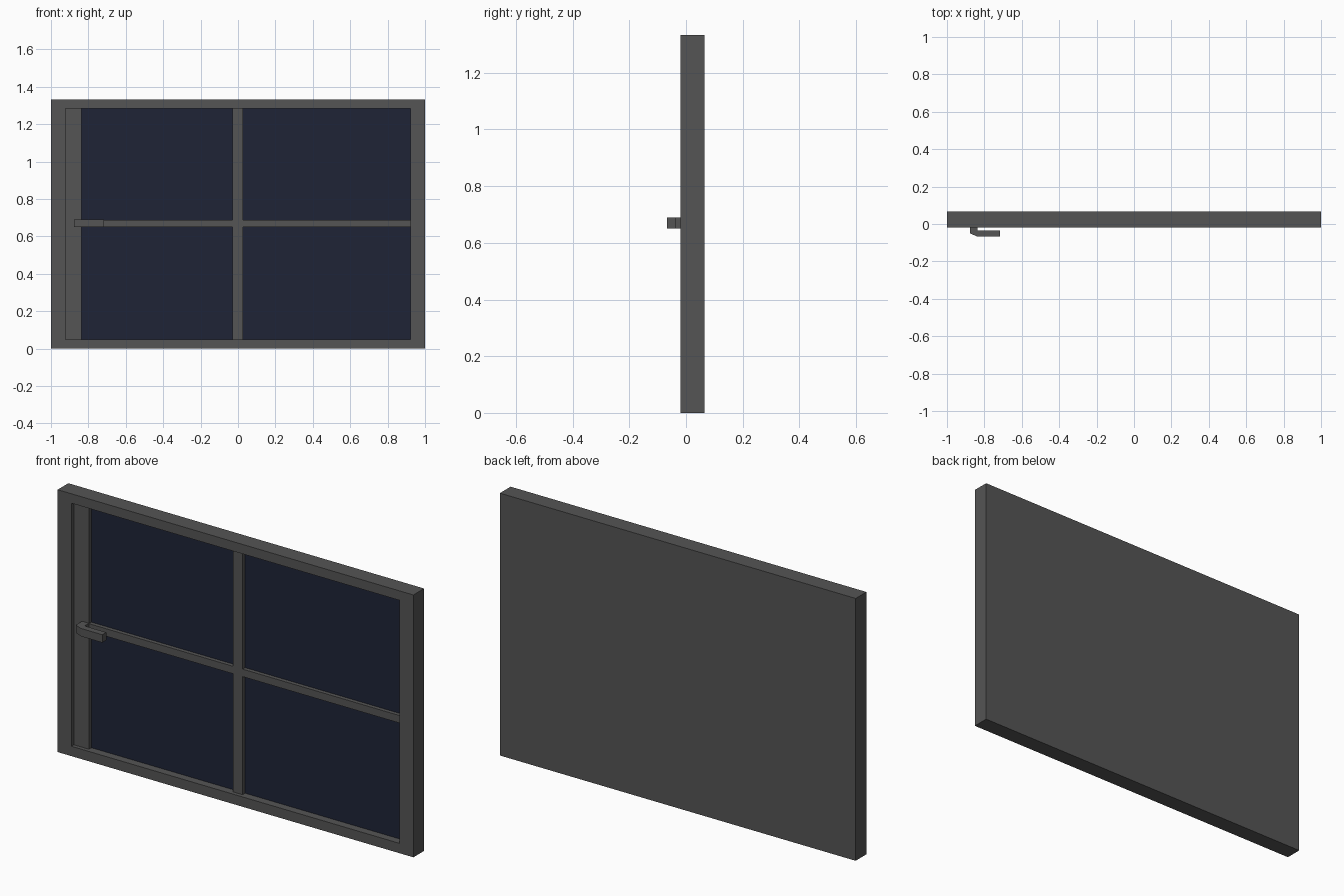
import bpy
import bmesh

if "Cube" in bpy.data.objects:
    bpy.data.objects.remove(bpy.data.objects["Cube"])


def material(name, rgb):
    m = bpy.data.materials.new(name)
    m.diffuse_color = (*rgb, 1)
    m.use_nodes = True
    m.node_tree.nodes["Principled BSDF"].inputs["Base Color"].default_value = m.diffuse_color
    return m


GREY = material("dark_grey", (0.09, 0.09, 0.09))
GLASS = material("dark_blue_glass", (0.013, 0.017, 0.037))


def finish(bm, name, mat):
    bmesh.ops.recalc_face_normals(bm, faces=bm.faces)
    mesh = bpy.data.meshes.new(name)
    bm.to_mesh(mesh)
    bm.free()
    mesh.materials.append(mat)
    obj = bpy.data.objects.new(name, mesh)
    bpy.context.collection.objects.link(obj)
    return obj


def box_bm(x, y, z):
    bm = bmesh.new()
    bmesh.ops.create_cube(bm, size=1)
    for v in bm.verts:
        v.co = [r[1] if c > 0 else r[0] for c, r in zip(v.co, (x, y, z))]
    return bm


def box(name, x, y, z, mat=GREY):
    return finish(box_bm(x, y, z), name, mat)


X0, X1, Z0, Z1 = -0.922, 0.922, 0.05, 1.285   # opening
FRONT, BARS, PANE, BACK = -0.02, 0.0, 0.02, 0.066

# Outer frame: slab with a recess pressed into the front face
bm = box_bm((-1, 1), (FRONT, BACK), (0, 1.333))
bm.normal_update()
face = min(bm.faces, key=lambda f: f.calc_center_median().y)
bmesh.ops.inset_individual(bm, faces=[face], thickness=0.04)
for v in face.verts:
    v.co.x = X1 if v.co.x > 0 else X0
    v.co.z = Z1 if v.co.z > 0.6 else Z0
ext = bmesh.ops.extrude_discrete_faces(bm, faces=[face])
for v in ext["faces"][0].verts:
    v.co.y = PANE + 0.006
finish(bm, "frame", GREY)

# Glass, side stile and glazing bars
box("glass", (X0, X1), (PANE, PANE + 0.01), (Z0, Z1), GLASS)
box("left_stile", (X0, -0.838), (BARS, PANE + 0.005), (Z0, Z1))
box("vertical_bar", (-0.029, 0.026), (BARS, PANE + 0.005), (Z0, Z1))
for name, xa, xb in (("left_crossbar", -0.838, -0.029), ("right_crossbar", 0.026, X1)):
    box(name, (xa, xb), (BARS, PANE + 0.005), (0.65, 0.688))

# Handle: bent profile seen from above, extruded upward
profile = [(-0.877, BARS), (-0.877, -0.05), (-0.838, -0.067), (-0.716, -0.067),
           (-0.716, -0.035), (-0.838, -0.035), (-0.838, BARS)]
bm = bmesh.new()
base = bm.faces.new([bm.verts.new((x, y, 0.65)) for x, y in profile])
ext = bmesh.ops.extrude_face_region(bm, geom=[base])
for v in ext["geom"]:
    if isinstance(v, bmesh.types.BMVert):
        v.co.z = 0.69
finish(bm, "handle", GREY)
